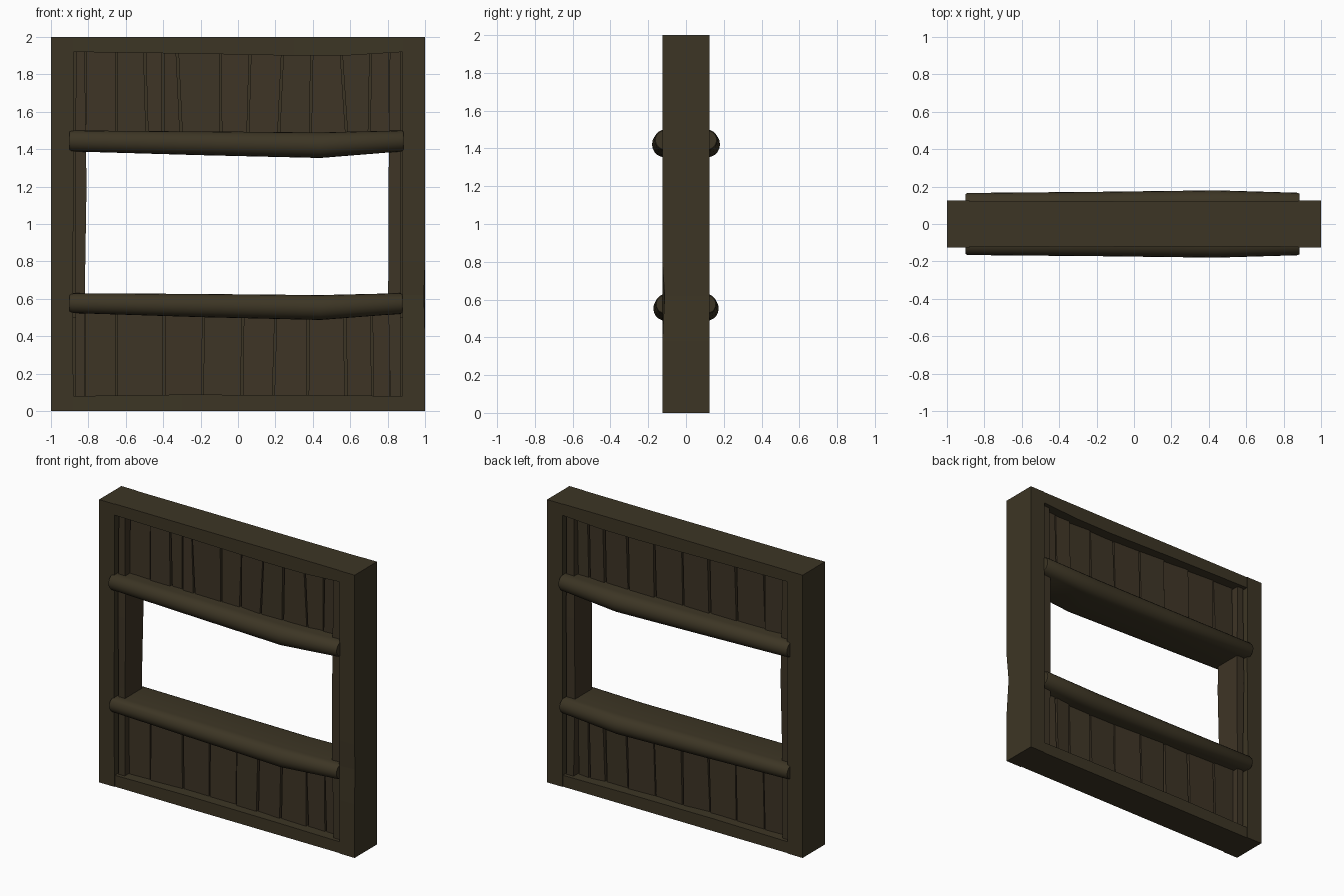
import bpy, bmesh, math, random

if "Cube" in bpy.data.objects:
    bpy.data.objects.remove(bpy.data.objects["Cube"])
random.seed(4)

def material(name, rgb):
    m = bpy.data.materials.new(name)
    m.diffuse_color = (*rgb, 1)
    m.use_nodes = True
    m.node_tree.nodes["Principled BSDF"].inputs["Base Color"].default_value = m.diffuse_color
    return m

WOOD = material("dark_olive_wood", (0.046, 0.036, 0.018))
PLANK = material("dark_brown_wood", (0.048, 0.035, 0.019))

def loft(name, rings, mat):
    """Join equal-sized rings of points into a closed solid."""
    bm = bmesh.new()
    vr = [[bm.verts.new(p) for p in r] for r in rings]
    n = len(vr[0])
    for a, b in zip(vr, vr[1:]):
        for i in range(n):
            j = (i + 1) % n
            bm.faces.new((a[i], a[j], b[j], b[i]))
    bm.faces.new(vr[0])
    bm.faces.new(vr[-1])
    bmesh.ops.recalc_face_normals(bm, faces=bm.faces)
    me = bpy.data.meshes.new(name)
    bm.to_mesh(me)
    bm.free()
    me.materials.append(mat)
    ob = bpy.data.objects.new(name, me)
    bpy.context.collection.objects.link(ob)
    return ob

def upright(name, stations, mat):
    """Vertical board: stations of (z, x0, x1, half depth)."""
    return loft(name, [[(a, -d, z), (b, -d, z), (b, d, z), (a, d, z)]
                       for z, a, b, d in stations], mat)

def rail(name, stations):
    """Horizontal beam: stations of (x, z0, z1, half depth)."""
    return loft(name, [[(x, -d, a), (x, d, a), (x, d, b), (x, -d, b)]
                       for x, a, b, d in stations], WOOD)

# Corner posts, the right one with a worn front edge
upright("left_post", [(0, -1, -.88, .125), (.7, -1, -.883, .125),
                      (1.3, -1, -.878, .125), (2, -1, -.88, .125)], WOOD)
post = upright("right_post", [(0, .88, 1, .125), (.38, .88, 1, .125), (.62, .88, 1, .125),
                              (.8, .88, 1, .125), (2, .88, 1, .125)], WOOD)
for v in post.data.vertices:
    if abs(v.co.z - .62) < .01 and v.co.x > .95 and v.co.y < 0:
        v.co.x -= .006
        v.co.y += .012

# Top and bottom rails, slightly uneven
rail("top_rail", [(-.89, 1.92, 2, .121), (-.2, 1.91, 2, .122), (.3, 1.9, 2, .12),
                  (.6, 1.902, 2, .121), (.89, 1.92, 2, .122)])
rail("bottom_rail", [(-.89, 0, .08, .12), (-.3, 0, .088, .121),
                     (.4, 0, .085, .12), (.89, 0, .08, .12)])

# Narrow boards lining the sides of the opening
upright("left_jamb_board", [(.05, -.868, -.82, .094), (.7, -.868, -.818, .094),
                            (1.2, -.87, -.81, .1), (1.95, -.866, -.82, .094)], PLANK)
upright("right_jamb_board", [(.05, .815, .868, .094), (.6, .803, .868, .094),
                             (1.2, .805, .87, .097), (1.95, .812, .868, .094)], PLANK)

# Backing inside the plank gaps
for name, z0, z1 in (("upper_backing", 1.42, 1.96), ("lower_backing", .04, .58)):
    upright(name, [(z0, -.9, .9, .025), (z1, -.9, .9, .025)], WOOD)
for name, a, b in (("left_backing", -.9, -.84), ("right_backing", .83, .9)):
    upright(name, [(.5, a, b, .075), (1.5, a, b, .075)], WOOD)

# Vertical planks on one side (-1 front, 1 back): seams are (x at bottom, x at top)
def planks(name, side, seams, z0, z1):
    for i, (s, t) in enumerate(zip(seams, seams[1:])):
        g = random.uniform(.004, .008)
        rings = []
        for z, a, b in ((z0, s[0] + g, t[0] - g), (z1, s[1] + g, t[1] - g)):
            e0, e1 = (side * random.uniform(.043, .06) for _ in range(2))
            rings.append([(a, 0, z), (b, 0, z), (b, e1, z), (a, e0, z)])
        loft(f"{name}_{i + 1}", rings, PLANK)

planks("upper_front_plank", -1,
       [(-.82, -.815), (-.65, -.65), (-.485, -.5), (-.40, -.40), (-.30, -.325),
        (-.09, -.095), (.05, .065), (.215, .24), (.385, .395),
        (.585, .55), (.70, .71), (.815, .81)], 1.42, 1.95)
planks("lower_front_plank", -1,
       [(-.82, -.82), (-.65, -.65), (-.395, -.395), (-.19, -.185),
        (.02, .025), (.19, .205), (.37, .375), (.58, .57),
        (.72, .715), (.815, .815)], .06, .56)
back = [(x - .006, x + .006) for x in (-.82, -.65, -.43, -.22, -.01, .21, .42, .6, .72, .815)]
planks("upper_back_plank", 1, back, 1.42, 1.95)
planks("lower_back_plank", 1, back, .06, .56)

# Sagging logs with rounded front and back and a flat sill between
def log(name, stations):
    rings = []
    for x, z0, z1, depth in stations:
        r, c = (z1 - z0) / 2, (z0 + z1) / 2
        ring = []
        for k in range(11):
            a = math.pi / 2 + math.pi * k / 10
            ring.append((x, -(depth - r) + r * math.cos(a), c + r * math.sin(a)))
        rings.append(ring + [(p[0], -p[1], p[2]) for p in reversed(ring)])
    ob = loft(name, rings, WOOD)
    bpy.ops.object.select_all(action='DESELECT')
    bpy.context.view_layer.objects.active = ob
    ob.select_set(True)
    bpy.ops.object.shade_smooth_by_angle(angle=math.radians(30))

log("upper_log", [(-.902, 1.395, 1.495, .16), (-.89, 1.388, 1.5, .166), (-.2, 1.368, 1.495, .172),
                  (.44, 1.353, 1.49, .18), (.875, 1.388, 1.5, .167), (.885, 1.395, 1.495, .162)])
log("lower_log", [(-.9, .53, .622, .155), (-.888, .524, .63, .161), (-.2, .502, .626, .166),
                  (.44, .487, .62, .173), (.87, .52, .63, .162), (.88, .527, .623, .157)])
